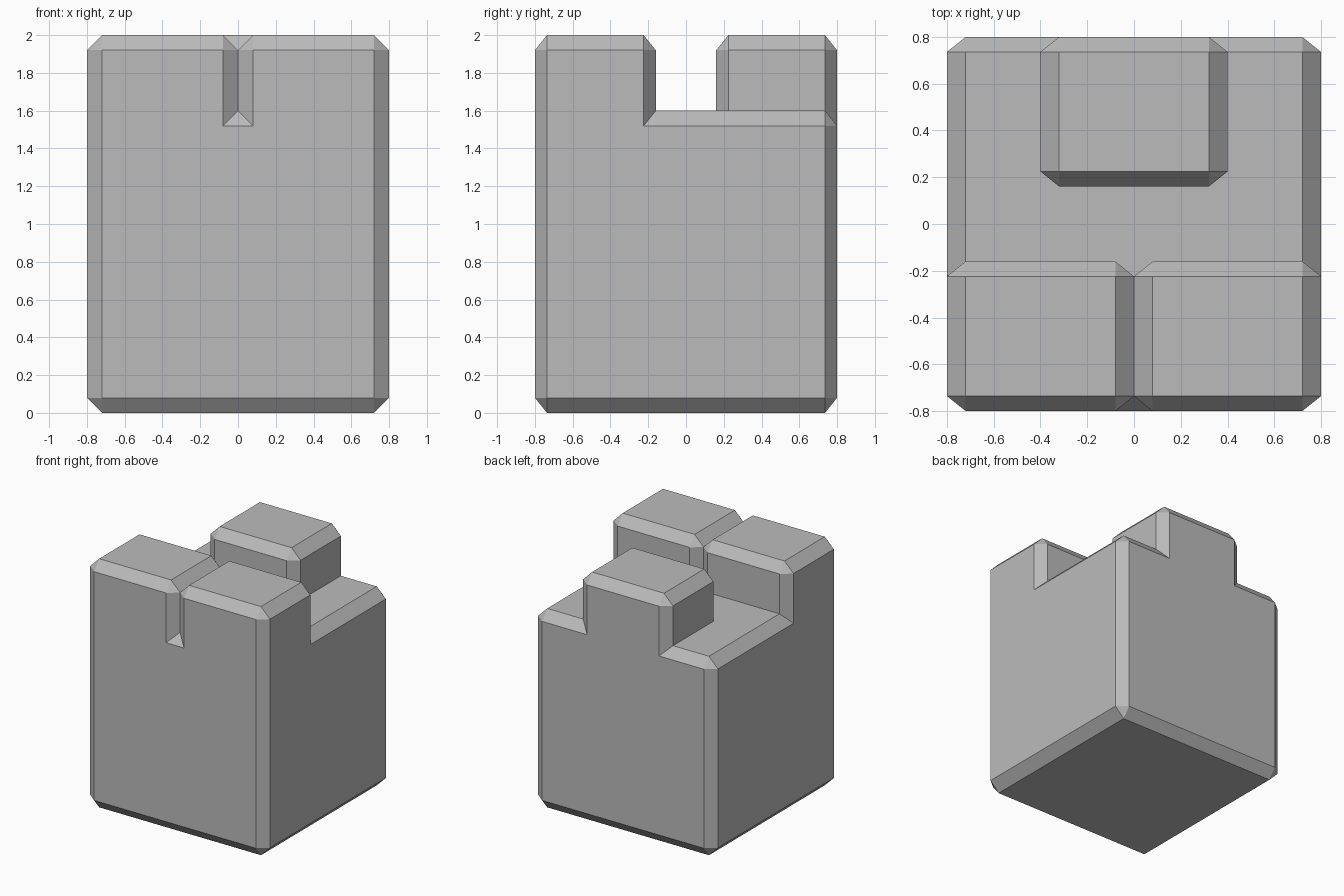
import bpy, bmesh
from mathutils import Vector

cube = bpy.data.objects.get("Cube")
if cube:
    bpy.data.objects.remove(cube, do_unlink=True)

GREY = (0.5, 0.5, 0.5, 1)
stone = bpy.data.materials.new("plain grey")
stone.use_nodes = True
stone.diffuse_color = GREY
stone.node_tree.nodes["Principled BSDF"].inputs["Base Color"].default_value = GREY

CHAMFER = Vector((0.08, 0.064, 0.08))


def chamfered_box(name, low, high):
    """Box with flat chamfers, cut back by a different amount on each axis."""
    low, high = Vector(low), Vector(high)
    centre, half = (low + high) / 2, (high - low) / 2
    bm = bmesh.new()
    for sx in (-1, 1):
        for sy in (-1, 1):
            for sz in (-1, 1):
                for axis in range(3):
                    # each corner becomes three points, one per face
                    p = half - CHAMFER
                    p[axis] = half[axis]
                    bm.verts.new(centre + Vector((sx * p.x, sy * p.y, sz * p.z)))
    bmesh.ops.convex_hull(bm, input=bm.verts[:])
    bmesh.ops.dissolve_limit(bm, angle_limit=0.01, verts=bm.verts[:], edges=bm.edges[:])
    bmesh.ops.recalc_face_normals(bm, faces=bm.faces[:])
    mesh = bpy.data.meshes.new(name)
    bm.to_mesh(mesh)
    bm.free()
    mesh.materials.append(stone)
    obj = bpy.data.objects.new(name, mesh)
    bpy.context.collection.objects.link(obj)
    return obj


# Main block, with two raised blocks in front and one behind
body = chamfered_box("block_body", (-0.8, -0.8, 0), (0.8, 0.8, 1.6))
raised = [
    chamfered_box("front_right_block", (-0.8, -0.8, 0.8), (0, -0.16, 2)),
    chamfered_box("front_left_block", (0, -0.8, 0.8), (0.8, -0.16, 2)),
    chamfered_box("back_block", (-0.4, 0.16, 0.8), (0.4, 0.8, 2)),
]

# Merge the raised blocks into the body
for part in raised:
    union = body.modifiers.new("join " + part.name, 'BOOLEAN')
    union.operation = 'UNION'
    union.solver = 'EXACT'
    union.object = part
bpy.context.view_layer.objects.active = body
for modifier in list(body.modifiers):
    bpy.ops.object.modifier_apply(modifier=modifier.name)
for part in raised:
    bpy.data.objects.remove(part, do_unlink=True)

# Clean up flat seams left by the merge
bm = bmesh.new()
bm.from_mesh(body.data)
bmesh.ops.remove_doubles(bm, verts=bm.verts[:], dist=0.0005)
bmesh.ops.dissolve_limit(bm, angle_limit=0.01, verts=bm.verts[:], edges=bm.edges[:])
bm.to_mesh(body.data)
bm.free()
